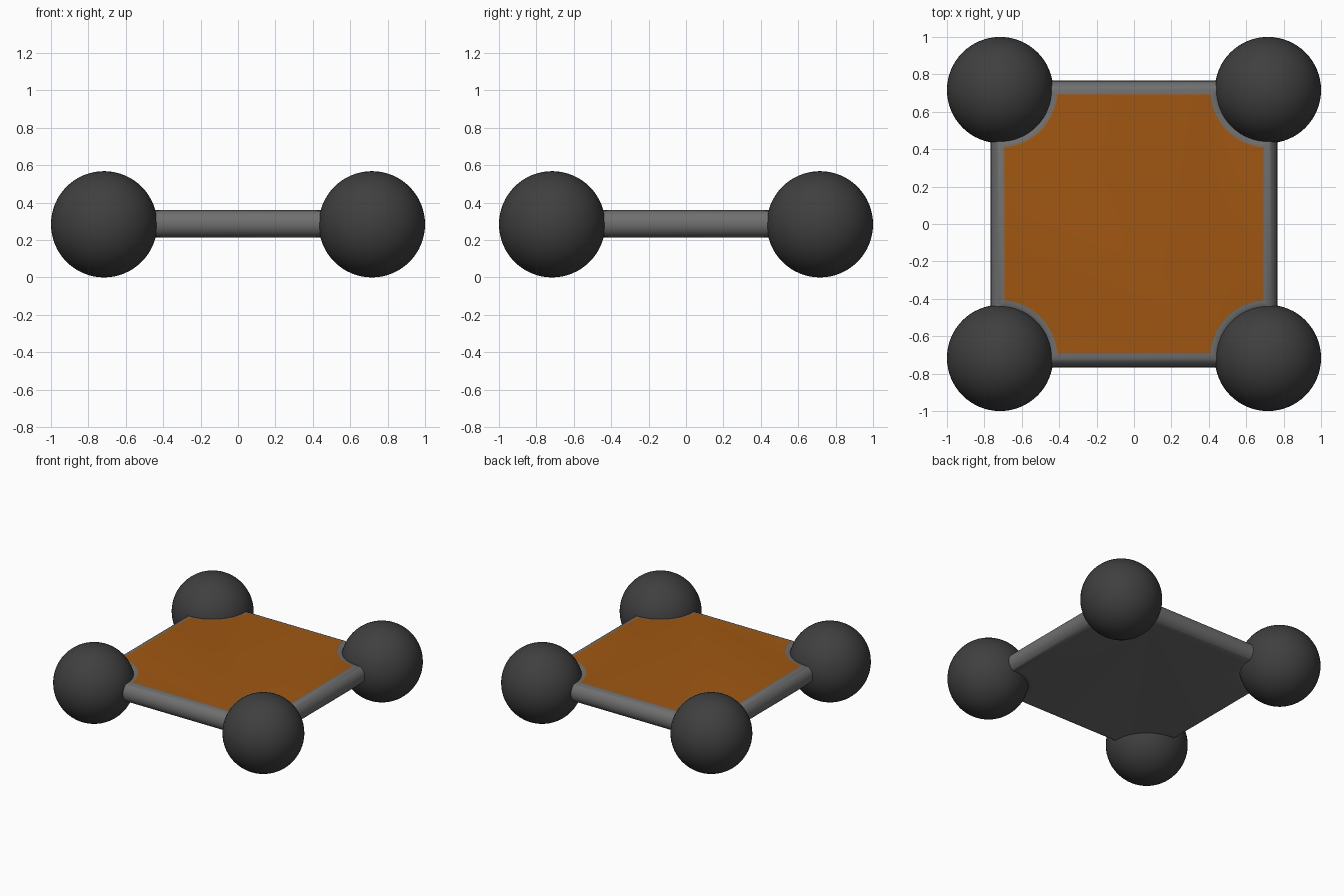
import bpy, bmesh
from math import sin, cos, pi, atan2, sqrt

if "Cube" in bpy.data.objects:
    bpy.data.objects.remove(bpy.data.objects["Cube"])

C, BALL_R = 0.716, 0.284        # ball centre offset and radius
HALF, RIM = 0.766, 0.073        # deck half width and rim radius
NOTCH = 0.234                   # corner notch radius, hidden in the balls


def material(name, rgb):
    m = bpy.data.materials.new(name)
    m.diffuse_color = (*rgb, 1)
    m.use_nodes = True
    m.node_tree.nodes["Principled BSDF"].inputs["Base Color"].default_value = m.diffuse_color
    return m


def smooth(obj, angle):
    bpy.ops.object.select_all(action='DESELECT')
    obj.select_set(True)
    bpy.context.view_layer.objects.active = obj
    bpy.ops.object.shade_smooth_by_angle(angle=angle)


orange = material("orange_panel", (0.35, 0.095, 0.006))
grey = material("rim_grey", (0.16, 0.16, 0.16))
dark = material("ball_dark", (0.05, 0.05, 0.05))


def outline(d, n=24):
    """Square with concave corner notches, inset by d."""
    h, r = HALF - d, NOTCH + d
    off = h - C
    leg = sqrt(r * r - off * off)
    a0, a1 = atan2(-leg, off), atan2(off, -leg)
    if a1 > 0:
        a1 -= 2 * pi
    quarter = []
    for i in range(n + 1):
        a = a0 + (a1 - a0) * i / n
        quarter.append((C + r * cos(a), C + r * sin(a)))
    pts = []
    for k in range(4):
        c, s = round(cos(k * pi / 2)), round(sin(k * pi / 2))
        pts += [(c * x - s * y, s * x + c * y) for x, y in quarter]
    return pts


# Deck: half-round rim swept around the notched outline, flat top and bottom
bm = bmesh.new()
rings = []
STEPS = 16
for j in range(STEPS + 1):
    t = -pi / 2 + pi * j / STEPS
    z = BALL_R + 0.003 + RIM * sin(t)
    rings.append([bm.verts.new((x, y, z)) for x, y in outline(RIM * (1 - cos(t)))])
for lo, hi in zip(rings, rings[1:]):
    n = len(lo)
    for i in range(n):
        k = (i + 1) % n
        bm.faces.new((lo[i], lo[k], hi[k], hi[i]))
bm.faces.new(rings[0][::-1])
top = bm.faces.new(rings[-1])
top.material_index = 1
bmesh.ops.recalc_face_normals(bm, faces=bm.faces)
mesh = bpy.data.meshes.new("deck")
bm.to_mesh(mesh)
bm.free()
mesh.materials.append(grey)
mesh.materials.append(orange)
deck = bpy.data.objects.new("deck", mesh)
bpy.context.collection.objects.link(deck)
smooth(deck, pi / 6)

# Four corner balls
for sx, sy, name in ((-1, -1, "front_left"), (1, -1, "front_right"),
                     (-1, 1, "back_left"), (1, 1, "back_right")):
    bpy.ops.mesh.primitive_uv_sphere_add(segments=64, ring_count=32, radius=BALL_R,
                                         location=(sx * C, sy * C, BALL_R))
    ball = bpy.context.object
    ball.name = name + "_ball"
    ball.data.materials.append(dark)
    smooth(ball, pi / 3)
